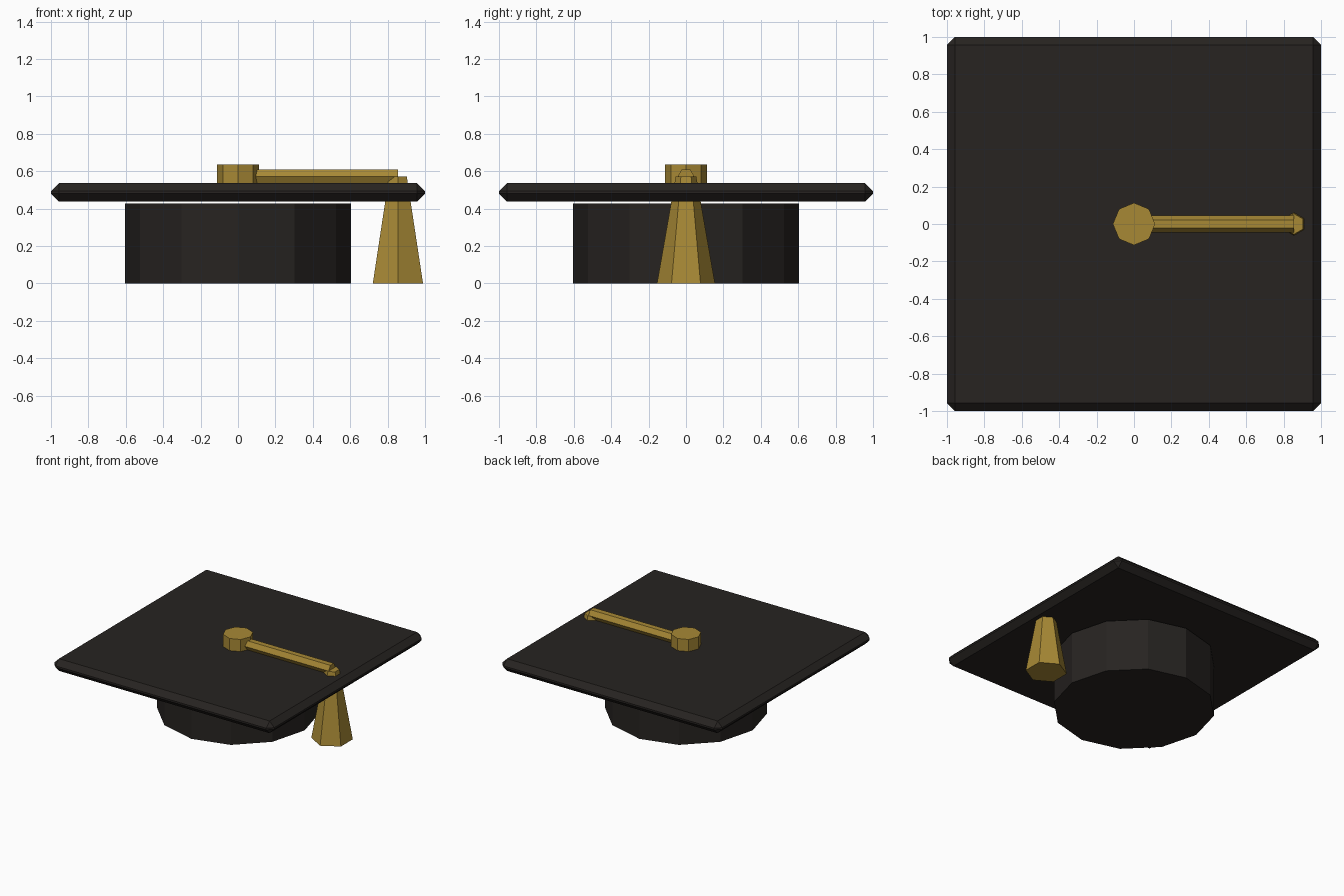
import bpy, bmesh
from math import cos, sin, pi
from mathutils import Matrix, Vector

if "Cube" in bpy.data.objects:
    bpy.data.objects.remove(bpy.data.objects["Cube"])


def material(name, color):
    m = bpy.data.materials.new(name)
    m.diffuse_color = (*color, 1)
    m.use_nodes = True
    m.node_tree.nodes["Principled BSDF"].inputs["Base Color"].default_value = m.diffuse_color
    return m


black = material("black_cloth", (0.02, 0.017, 0.015))
gold = material("gold_thread", (0.39, 0.25, 0.036))


def finish(name, bm, mat):
    bmesh.ops.recalc_face_normals(bm, faces=bm.faces)
    me = bpy.data.meshes.new(name)
    bm.to_mesh(me)
    bm.free()
    me.materials.append(mat)
    ob = bpy.data.objects.new(name, me)
    bpy.context.collection.objects.link(ob)
    return ob


def prism(name, sides, r0, r1, h0, h1, mat, start=0, matrix=Matrix()):
    """Flat-sided column from height h0 to h1, first corner at angle start."""
    bm = bmesh.new()
    angles = [start + 2 * pi * i / sides for i in range(sides)]
    rings = [[bm.verts.new(matrix @ Vector((r * cos(a), r * sin(a), h))) for a in angles]
             for r, h in ((r0, h0), (r1, h1))]
    for i in range(sides):
        j = (i + 1) % sides
        bm.faces.new((rings[0][i], rings[0][j], rings[1][j], rings[1][i]))
    for ring in rings:
        bm.faces.new(ring)
    return finish(name, bm, mat)


# Square board with chamfered edges
bm = bmesh.new()
bmesh.ops.create_cube(bm, size=1, matrix=Matrix.Translation((0, 0, 0.487)) @ Matrix.Diagonal((2, 2, 0.1, 1)))
bmesh.ops.bevel(bm, geom=bm.edges[:], offset=0.043, segments=1, affect='EDGES')
finish("board", bm, black)

# Twelve-sided skull cap
prism("skull_cap", 12, 0.605, 0.605, 0, 0.428, black)

# Octagonal button
prism("button", 8, 0.113, 0.113, 0.537, 0.637, gold)

# Hexagonal cord lying along x (local x, y, z -> world y, z, x)
along_x = Matrix.Translation((0, 0, 0.571)) @ Matrix(((0, 0, 1, 0), (1, 0, 0, 0), (0, 1, 0, 0), (0, 0, 0, 1)))
prism("cord", 6, 0.045, 0.045, 0, 0.855, gold, matrix=along_x)

# Flared hexagonal tassel
prism("tassel", 6, 0.155, 0.055, 0, 0.571, gold, start=pi / 2, matrix=Matrix.Translation((0.855, 0, 0)))
